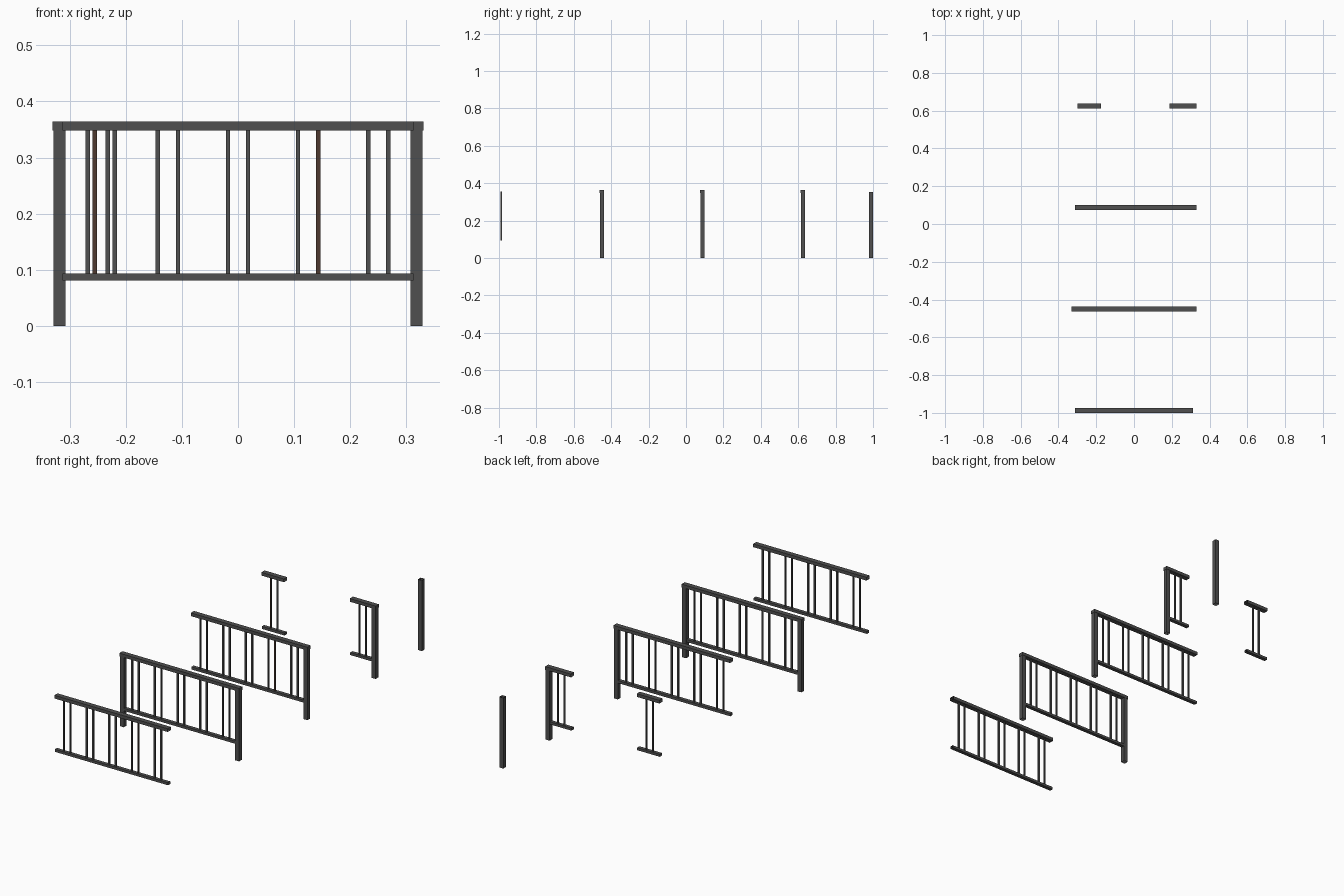
import bpy, bmesh

if "Cube" in bpy.data.objects:
    bpy.data.objects.remove(bpy.data.objects["Cube"])

def material(name, c):
    m = bpy.data.materials.new(name)
    m.diffuse_color = (*c, 1)
    m.use_nodes = True
    m.node_tree.nodes["Principled BSDF"].inputs["Base Color"].default_value = m.diffuse_color
    return m

IRON = material("dark iron grey", (0.08, 0.08, 0.08))
RUST = material("dark rust brown", (0.075, 0.04, 0.028))

Z_BOT, Z_TOP = 0.081, 0.364
PITCH = 0.125            # one rail bay with a pair of bars
POST_X = 0.318
EDGE = 0.3125            # where the rail bays end

def tube(bm, x0, x1, y0, y1, z0, z1, open_faces=(), rust_front=False):
    """Box with chosen sides left open: '-x', '+x', '-z', '+z'."""
    v = [bm.verts.new((x, y, z)) for x in (x0, x1) for y in (y0, y1) for z in (z0, z1)]
    sides = {'-x': (0, 1, 3, 2), '+x': (4, 6, 7, 5), '-y': (0, 4, 5, 1),
             '+y': (2, 3, 7, 6), '-z': (0, 2, 6, 4), '+z': (1, 5, 7, 3)}
    for key, idx in sides.items():
        if key not in open_faces:
            f = bm.faces.new([v[i] for i in idx])
            if rust_front and key == '-y':
                f.material_index = 1

def finish(name, bm):
    me = bpy.data.meshes.new(name)
    bm.to_mesh(me)
    bm.free()
    me.materials.append(IRON)
    me.materials.append(RUST)
    bpy.context.collection.objects.link(bpy.data.objects.new(name, me))

def post(name, x, y):
    bm = bmesh.new()
    tube(bm, x - 0.011, x + 0.011, y - 0.011, y + 0.011, 0, 0.352, ('-z', '+z'))
    finish(name, bm)

def fence(name, x0, bays, y, left_post=False, right_post=False, rusty=()):
    x1 = x0 + bays * PITCH
    # top rail, closed where it caps a post, open where another panel would join
    bm = bmesh.new()
    a = -POST_X - 0.0125 if left_post else x0
    b = POST_X + 0.0125 if right_post else x1
    ends = [k for k, capped in (('-x', left_post), ('+x', right_post)) if not capped]
    tube(bm, a, b, y - 0.0125, y + 0.0125, 0.348, Z_TOP, ends)
    finish(name + "_top_rail", bm)
    # bottom rail
    bm = bmesh.new()
    tube(bm, x0, x1, y - 0.009, y + 0.009, Z_BOT, 0.0935, ('-x', '+x'))
    finish(name + "_bottom_rail", bm)
    # paired upright bars
    bm = bmesh.new()
    n = 0
    for i in range(bays):
        for d in (-0.018, 0.018):
            c = x0 + (i + 0.5) * PITCH + d
            tube(bm, c - 0.0038, c + 0.0038, y - 0.0038, y + 0.0038, 0.093, 0.355,
                 ('-z', '+z'), n in rusty)
            n += 1
    finish(name + "_bars", bm)
    if left_post:
        post(name + "_left_post", -POST_X, y)
    if right_post:
        post(name + "_right_post", POST_X, y)

# panel set laid out front to back
fence("open_panel", -EDGE, 5, -0.9875, rusty=(7,))
fence("two_post_panel", -EDGE, 5, -0.45, True, True)
fence("one_post_panel", -EDGE, 5, 0.0875, False, True, rusty=(7,))
fence("short_open_panel", -0.30, 1, 0.625, rusty=(0,))
fence("short_post_panel", EDGE - PITCH, 1, 0.625, False, True)
post("single_post", POST_X, 0.989)
